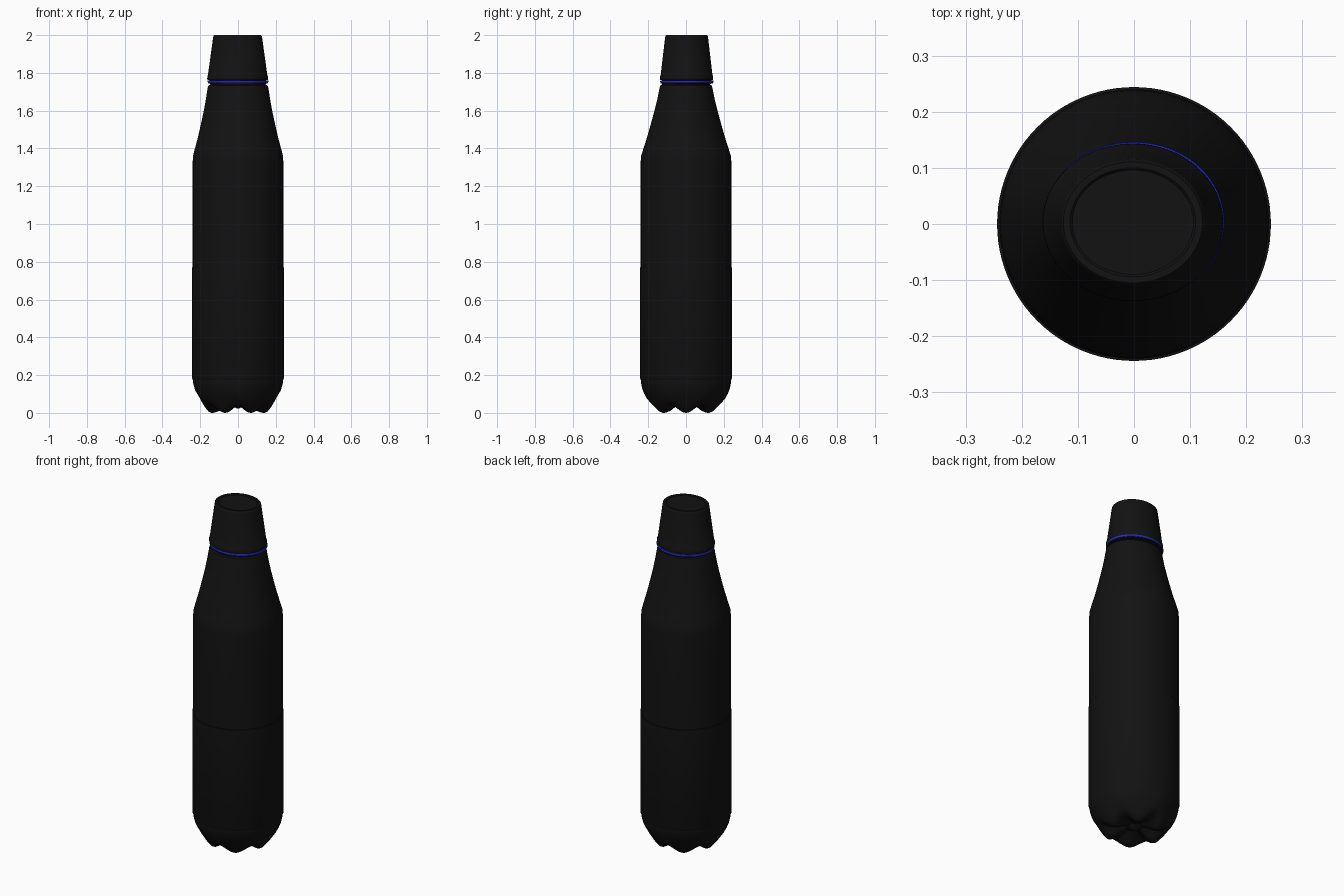
import bpy, math

N = 96  # segments around


def material(name, rgb):
    m = bpy.data.materials.new(name)
    m.diffuse_color = (*rgb, 1)
    return m


black = material("black_plastic", (0.006, 0.006, 0.006))
blue = material("blue_plastic", (0.02, 0.02, 0.6))


def loft(name, rows, mat, loc=(0, 0, 0), caps=True, angle=35):
    """Skin rings; every row is a function angle -> (x, y, z)."""
    verts = [r(2 * math.pi * i / N) for r in rows for i in range(N)]
    faces = [(j * N + i, j * N + (i + 1) % N, (j + 1) * N + (i + 1) % N, (j + 1) * N + i)
             for j in range(len(rows) - 1) for i in range(N)]
    if caps:
        faces.append(tuple(reversed(range(N))))
        faces.append(tuple(range((len(rows) - 1) * N, len(rows) * N)))
    me = bpy.data.meshes.new(name)
    me.from_pydata(verts, [], faces)
    me.materials.append(mat)
    ob = bpy.data.objects.new(name, me)
    ob.location = loc
    bpy.context.collection.objects.link(ob)
    bpy.context.view_layer.objects.active = ob
    ob.select_set(True)
    bpy.ops.object.shade_smooth_by_angle(angle=math.radians(angle))
    ob.select_set(False)
    return ob


def oval(rx, ry, z):
    return lambda a: (rx * math.cos(a), ry * math.sin(a), z)


def petal(foot, valley):
    """Ring blending between a foot profile point and a valley profile point."""
    def row(a):
        w = (0.5 + 0.5 * math.cos(6 * a)) ** 0.8
        r = foot[0] * w + valley[0] * (1 - w)
        z = foot[1] * w + valley[1] * (1 - w)
        return (r * math.cos(a), r * math.sin(a), z)
    return row


# six-footed base, from the centre outwards: (foot r, z), (valley r, z)
base = [((0.004, 0.022), (0.004, 0.022)), ((0.02, 0.03), (0.02, 0.03)),
        ((0.04, 0.042), (0.04, 0.046)), ((0.07, 0.03), (0.07, 0.046)),
        ((0.10, 0.010), (0.10, 0.04)), ((0.125, 0.001), (0.13, 0.037)),
        ((0.14, 0.0), (0.155, 0.04)), ((0.155, 0.006), (0.175, 0.048)),
        ((0.175, 0.03), (0.195, 0.062)), ((0.193, 0.06), (0.21, 0.08)),
        ((0.21, 0.092), (0.222, 0.103)), ((0.226, 0.118), (0.231, 0.127)),
        ((0.236, 0.15), (0.237, 0.152)), ((0.24, 0.18), (0.24, 0.18))]

# body, shoulder and slightly oval neck: rx, ry, z
body = [(0.24, 0.24, 0.5), (0.24, 0.24, 0.9), (0.24, 0.24, 1.33),
        (0.238, 0.238, 1.36), (0.228, 0.225, 1.40), (0.212, 0.206, 1.46),
        (0.196, 0.186, 1.53), (0.181, 0.167, 1.60), (0.170, 0.152, 1.66),
        (0.161, 0.140, 1.72), (0.157, 0.136, 1.733), (0.146, 0.127, 1.738),
        (0.146, 0.127, 1.78)]
loft("bottle_body", [petal(*b) for b in base] + [oval(*b) for b in body], black)

# label sleeve around the lower body
loft("label_sleeve", [oval(r, r, z) for r, z in
                      ((0.2395, 0.175), (0.244, 0.185), (0.244, 0.77), (0.2395, 0.771))],
     black, caps=False)

# tamper band below the cap
loft("neck_band", [oval(*p) for p in ((0.145, 0.126, 1.742), (0.157, 0.138, 1.744),
                                      (0.159, 0.140, 1.749), (0.145, 0.126, 1.751))],
     black, (0, 0.004, 0))

# blue ring
loft("blue_ring", [oval(*p) for p in ((0.145, 0.126, 1.750), (0.160, 0.1405, 1.750),
                                      (0.1615, 0.142, 1.755), (0.160, 0.1405, 1.761),
                                      (0.145, 0.126, 1.761))],
     blue, (0, 0.005, 0))

# tapered cap
loft("cap", [oval(*p) for p in ((0.14, 0.122, 1.760), (0.159, 0.139, 1.762),
                                (0.161, 0.1405, 1.768), (0.1605, 0.140, 1.782),
                                (0.157, 0.137, 1.79), (0.130, 0.114, 1.985),
                                (0.128, 0.112, 1.996), (0.124, 0.108, 2.0),
                                (0.112, 0.097, 2.0), (0.108, 0.093, 1.996))],
     black, (-0.002, 0.003, 0))
